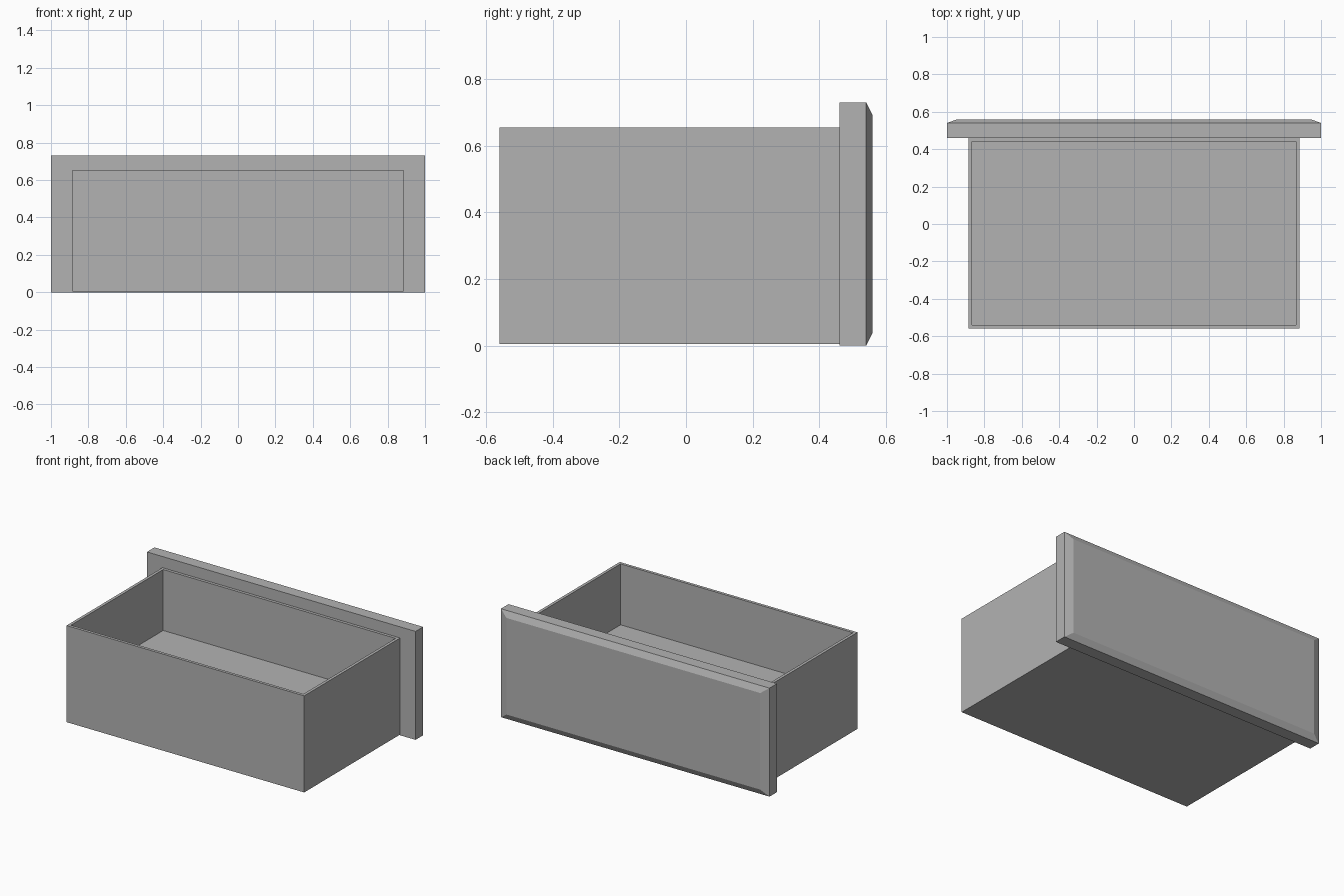
import bpy
import bmesh
from mathutils import Vector

if "Cube" in bpy.data.objects:
    bpy.data.objects.remove(bpy.data.objects["Cube"])

grey = bpy.data.materials.new("plain_grey")
grey.use_nodes = True
colour = (0.45, 0.45, 0.45, 1)
grey.diffuse_color = colour
grey.node_tree.nodes["Principled BSDF"].inputs["Base Color"].default_value = colour


def block(low, high):
    """Axis-aligned box between two corners."""
    bm = bmesh.new()
    bmesh.ops.create_cube(bm, size=1)
    low, high = Vector(low), Vector(high)
    for v in bm.verts:
        v.co = (low + high) / 2 + v.co * (high - low)
    return bm


def face_towards(bm, direction):
    bm.normal_update()
    return max(bm.faces, key=lambda f: f.normal.dot(Vector(direction)))


def finish(bm, name):
    bmesh.ops.recalc_face_normals(bm, faces=bm.faces)
    mesh = bpy.data.meshes.new(name)
    bm.to_mesh(mesh)
    bm.free()
    mesh.materials.append(grey)
    obj = bpy.data.objects.new(name, mesh)
    bpy.context.collection.objects.link(obj)
    return obj


# Open drawer box: inset the top for the rim, then sink the floor
bm = block((-0.885, -0.56, 0.005), (0.885, 0.46, 0.655))
top = face_towards(bm, (0, 0, 1))
bmesh.ops.inset_region(bm, faces=[top], thickness=0.028)
well = bmesh.ops.extrude_discrete_faces(bm, faces=[top])["faces"][0]
for v in well.verts:
    v.co.z = 0.245
finish(bm, "drawer_box")

# Drawer panel with a shallow sloped border on its outer face
bm = block((-1, 0.46, 0), (1, 0.54, 0.73))
outer = face_towards(bm, (0, 1, 0))
raised = bmesh.ops.extrude_discrete_faces(bm, faces=[outer])["faces"][0]
for v in raised.verts:
    v.co.x -= 0.055 if v.co.x > 0 else -0.055
    v.co.z -= 0.04 if v.co.z > 0.3 else -0.04
    v.co.y = 0.56
finish(bm, "drawer_panel")
